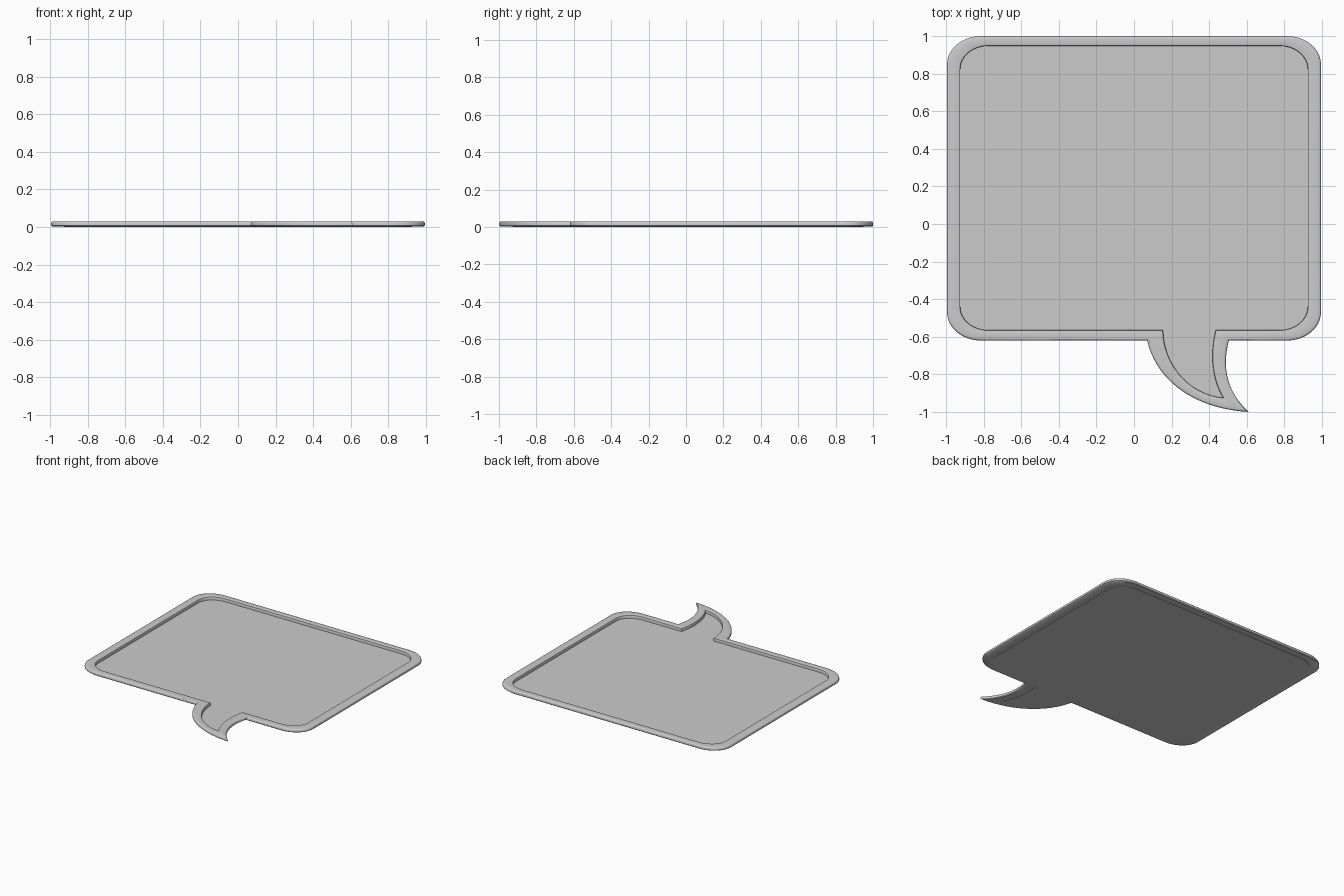
import bpy, bmesh, math
from mathutils import Vector

if "Cube" in bpy.data.objects:
    bpy.data.objects.remove(bpy.data.objects["Cube"])


def bezier(a, b, c, d, n=20):
    pts = []
    for i in range(n + 1):
        t = i / n
        u = 1 - t
        pts.append(Vector(a) * u**3 + Vector(b) * 3*u*u*t + Vector(c) * 3*u*t*t + Vector(d) * t**3)
    return pts


def corner(cx, cy, rx, ry, start, n=12):
    return [Vector((cx + rx * math.cos(start + math.pi / 2 * i / n),
                    cy + ry * math.sin(start + math.pi / 2 * i / n))) for i in range(n + 1)]


def bubble(x, y0, y1, rx, ry, tail_left, tail_right):
    # counter-clockwise outline: bottom right, top right, top left, bottom left, tail
    pts = []
    for k, (cx, cy) in enumerate([(x - rx, y0 + ry), (x - rx, y1 - ry),
                                  (rx - x, y1 - ry), (rx - x, y0 + ry)]):
        pts += corner(cx, cy, rx, ry, math.pi / 2 * (k - 1))
    return pts + bezier(*tail_left) + bezier(*tail_right)[1:]


outer = bubble(0.995, -0.62, 1.0, 0.18, 0.15,
               [(0.07, -0.62), (0.12, -0.84), (0.33, -0.985), (0.61, -1.0)],
               [(0.61, -1.0), (0.5, -0.9), (0.465, -0.77), (0.505, -0.62)])
inner = bubble(0.925, -0.565, 0.948, 0.15, 0.125,
               [(0.155, -0.565), (0.155, -0.73), (0.275, -0.905), (0.475, -0.925)],
               [(0.475, -0.925), (0.42, -0.84), (0.4, -0.7), (0.435, -0.565)])


def loft(name, section, ring_closed):
    # section holds (blend from outer to inner outline, height)
    bm = bmesh.new()
    rings = [[bm.verts.new((*a.lerp(b, t), z)) for a, b in zip(outer, inner)] for t, z in section]
    n = len(outer)
    pairs = list(zip(rings, rings[1:]))
    if ring_closed:
        pairs.append((rings[-1], rings[0]))
    else:
        bm.faces.new(rings[0])
        bm.faces.new(rings[-1])
    for r, s in pairs:
        for i in range(n):
            j = (i + 1) % n
            bm.faces.new((r[i], r[j], s[j], s[i]))
    bmesh.ops.recalc_face_normals(bm, faces=bm.faces)
    me = bpy.data.meshes.new(name)
    bm.to_mesh(me)
    bm.free()
    ob = bpy.data.objects.new(name, me)
    bpy.context.collection.objects.link(ob)
    bpy.ops.object.select_all(action='DESELECT')
    ob.select_set(True)
    bpy.context.view_layer.objects.active = ob
    bpy.ops.object.shade_smooth_by_angle(angle=math.radians(35))


# raised rim with rounded outer edge
loft("bubble_rim", [(0.1, 0.003), (0.0, 0.008), (0.0, 0.018), (0.03, 0.025), (0.08, 0.0285),
                    (0.16, 0.03), (0.9, 0.03), (0.97, 0.0285), (1.0, 0.025), (1.0, 0.003)], True)
# thin recessed panel
loft("bubble_panel", [(0.98, 0.0), (0.98, 0.006)], False)
